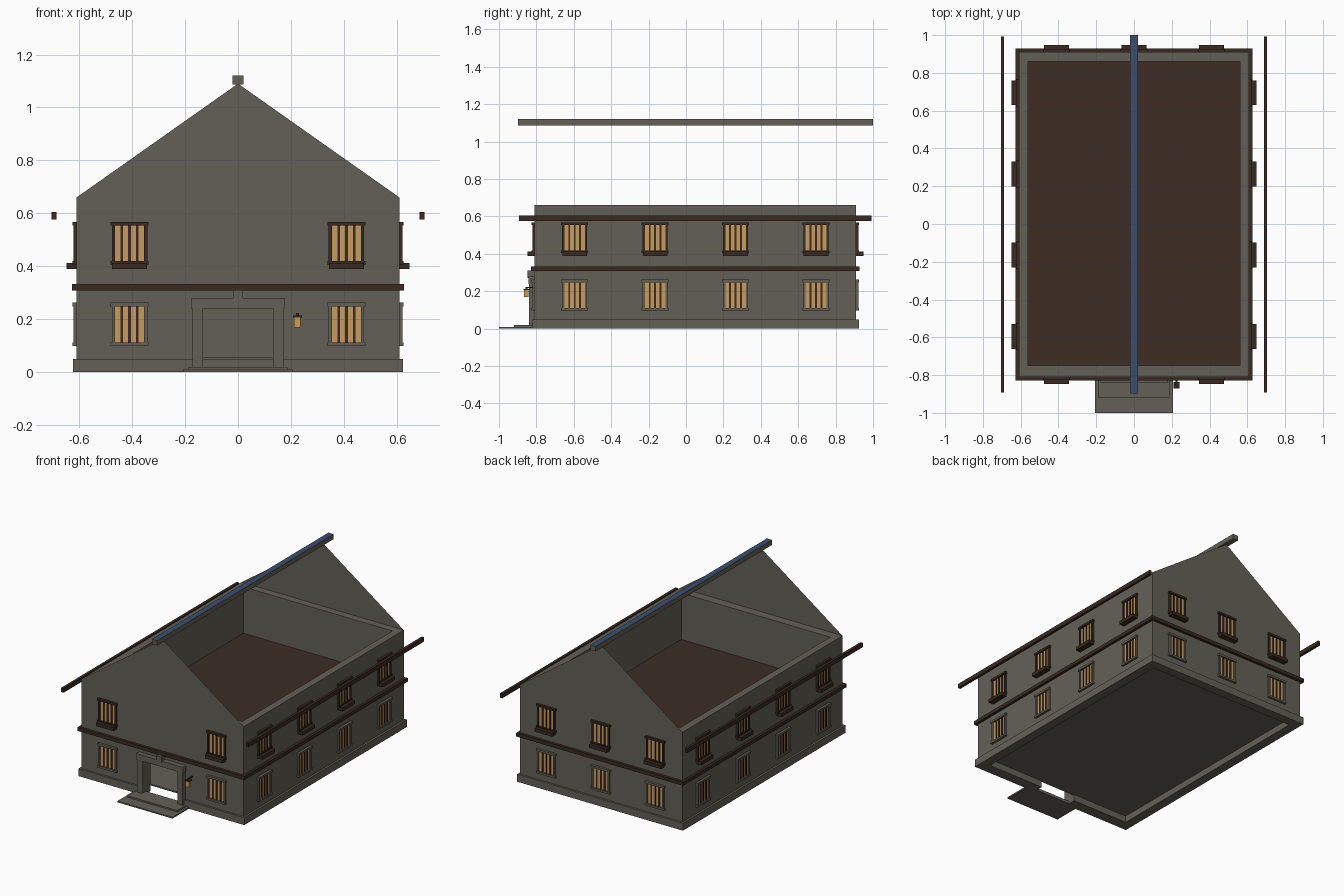
import bpy, bmesh, math
from mathutils import Matrix, Vector

if "Cube" in bpy.data.objects:
    bpy.data.objects.remove(bpy.data.objects["Cube"])


def mat(name, rgb):
    m = bpy.data.materials.new(name)
    m.diffuse_color = (*rgb, 1)
    m.use_nodes = True
    m.node_tree.nodes["Principled BSDF"].inputs["Base Color"].default_value = m.diffuse_color
    return m


STONE = mat("grey_stone", (0.125, 0.118, 0.095))
WOOD = mat("dark_wood", (0.040, 0.023, 0.015))
FLOOR = mat("floor_wood", (0.046, 0.026, 0.018))
GLASS = mat("warm_glass", (0.58, 0.33, 0.12))
GLOW = mat("lantern_glow", (0.62, 0.33, 0.09))
SLATE = mat("blue_slate", (0.045, 0.075, 0.155))


def make(name, parts, xf=Matrix()):
    """parts: list of (x0,x1,y0,y1,z0,z1,material) boxes joined in one object"""
    bm = bmesh.new()
    mats = []
    for x0, x1, y0, y1, z0, z1, m in parts:
        if m not in mats:
            mats.append(m)
        t = Matrix.Translation(((x0 + x1) / 2, (y0 + y1) / 2, (z0 + z1) / 2))
        s = Matrix.Diagonal((x1 - x0, y1 - y0, z1 - z0, 1))
        r = bmesh.ops.create_cube(bm, size=1, matrix=xf @ t @ s)
        for f in {f for v in r["verts"] for f in v.link_faces}:
            f.material_index = mats.index(m)
    return finish(name, bm, mats)


def finish(name, bm, mats):
    me = bpy.data.meshes.new(name)
    bm.to_mesh(me)
    bm.free()
    for m in mats:
        me.materials.append(m)
    ob = bpy.data.objects.new(name, me)
    bpy.context.collection.objects.link(ob)
    return ob


def prism(name, pts, y0, y1, m):
    """extrude an x-z outline along y (flat sheet when y0 == y1)"""
    bm = bmesh.new()
    f = bm.faces.new([bm.verts.new((x, y0, z)) for x, z in pts])
    if y1 != y0:
        r = bmesh.ops.extrude_face_region(bm, geom=[f])
        vs = [v for v in r["geom"] if isinstance(v, bmesh.types.BMVert)]
        bmesh.ops.translate(bm, verts=vs, vec=(0, y1 - y0, 0))
        bmesh.ops.recalc_face_normals(bm, faces=bm.faces)
    return finish(name, bm, [m])


X, YF, YB, EAVE, APEX, T = 0.61, -0.81, 0.91, 0.66, 1.09, 0.05
DOOR = 0.134

# walls, front one with the doorway cut out
prism("front_wall", [(-X, 0), (-DOOR, 0), (-DOOR, 0.24), (DOOR, 0.24), (DOOR, 0),
                     (X, 0), (X, EAVE), (-X, EAVE)], YF, YF + T + 0.01, STONE)
make("back_wall", [(-X, X, YB - T, YB, 0, EAVE, STONE)])
for s, n in ((-1, "left"), (1, "right")):
    a, b = sorted((s * X, s * (X - T)))
    make(n + "_wall", [(a, b, YF + T + 0.01, YB - T, 0, EAVE, STONE)])

# thin gable sheets
prism("front_gable", [(-X, EAVE), (X, EAVE), (0, APEX)], YF, YF, STONE)
prism("back_gable", [(X, EAVE), (-X, EAVE), (0, APEX)], YB, YB, STONE)

# floors
make("ground_floor", [(-X + T, X - T, YF + T, YB - T, 0.045, 0.055, STONE)])
make("upper_floor", [(-X + T, X - T, YF + T, YB - T, 0.33, 0.345, FLOOR)])


def ring(name, out, z0, z1, m, gap=0):
    """four strips around the outside of the walls, optional gap at the door"""
    x, f, b, i = X + out, YF - out, YB + out, 0.01
    p = [(-x, x, YB - i, b, z0, z1, m),
         (-x, -X + i, YF + i, YB - i, z0, z1, m), (X - i, x, YF + i, YB - i, z0, z1, m)]
    if gap:
        p += [(-x, -gap, f, YF + i, z0, z1, m), (gap, x, f, YF + i, z0, z1, m)]
    else:
        p.append((-x, x, f, YF + i, z0, z1, m))
    make(name, p)


ring("plinth", 0.014, 0, 0.05, STONE, 0.15)
ring("belt_course", 0.018, 0.308, 0.332, WOOD)


# windows, modelled facing -y with the wall plane at y = 0
def window(name, pos, angle, upper):
    xf = Matrix.Translation(pos) @ Matrix.Rotation(angle, 4, 'Z')
    m = WOOD if upper else STONE
    h = 0.07
    p = [(-0.058, 0.058, -0.004, 0.003, -h, h, GLASS)]
    for s in (-1, 1):                                   # jambs
        c = s * 0.061
        p.append((c - 0.006, c + 0.006, -0.012, 0.003, -h, h, m))
    for k in (-1, 0, 1):                                # bars
        p.append((k * 0.029 - 0.005, k * 0.029 + 0.005, -0.009, 0.003, -h, h, WOOD))
    p.append((-0.072, 0.072, -0.016, 0.003, h, h + 0.014, m))       # lintel
    if upper:                                           # deep sill box
        p.append((-0.072, 0.072, -0.016, 0.003, -h - 0.008, -h + 0.006, m))
        p.append((-0.066, 0.066, -0.038, 0.003, -h - 0.024, -h - 0.001, m))
    else:
        p.append((-0.072, 0.072, -0.016, 0.003, -h - 0.01, -h + 0.003, m))
    make(name, p, xf)


for upper, z, n in ((False, 0.178, "lower"), (True, 0.483, "upper")):
    for x in (-0.41, 0.41):
        window(n + "_front_window", (x, YF, z), 0, upper)
    for x in (-0.41, 0, 0.41):
        window(n + "_back_window", (x, YB, z), math.pi, upper)
    for i in range(4):
        y = -0.595 + 0.43 * i
        window(n + "_right_window", (X, y, z), math.pi / 2, upper)
        window(n + "_left_window", (-X, y, z), -math.pi / 2, upper)

# door surround with keystone
make("door_surround", [
    (-0.172, -0.132, -0.84, YF + 0.01, 0, 0.24, STONE),
    (0.132, 0.172, -0.84, YF + 0.01, 0, 0.24, STONE),
    (-0.177, 0.177, -0.843, YF + 0.01, 0.24, 0.28, STONE),
    (-0.018, 0.018, -0.848, YF + 0.01, 0.27, 0.31, STONE)])

# entrance steps
make("lower_step", [(-0.207, 0.207, -1.0, -0.82, 0, 0.009, STONE)])
make("upper_step", [(-0.187, 0.187, -0.92, -0.80, 0, 0.019, STONE)])

# wall lantern with bracket and cap
make("lantern", [
    (0.212, 0.237, -0.866, -0.841, 0.168, 0.208, GLOW),
    (0.208, 0.241, -0.870, -0.837, 0.207, 0.213, WOOD),
    (0.219, 0.230, -0.859, -0.848, 0.213, 0.223, WOOD),
    (0.220, 0.229, -0.857, YF, 0.216, 0.223, WOOD)])

# eave beams
for s, n in ((-1, "left"), (1, "right")):
    make(n + "_eave_beam", [(s * 0.696 - 0.009, s * 0.696 + 0.009, -0.893, 0.993,
                             0.576, 0.605, WOOD)])

# ridge beam, slate on its upward face only
ridge = make("ridge_beam", [(-0.02, 0.02, -0.897, 1.0, 1.087, 1.12, STONE)])
ridge.data.materials.append(SLATE)
for f in ridge.data.polygons:
    if f.normal.z > 0.5:
        f.material_index = 1
